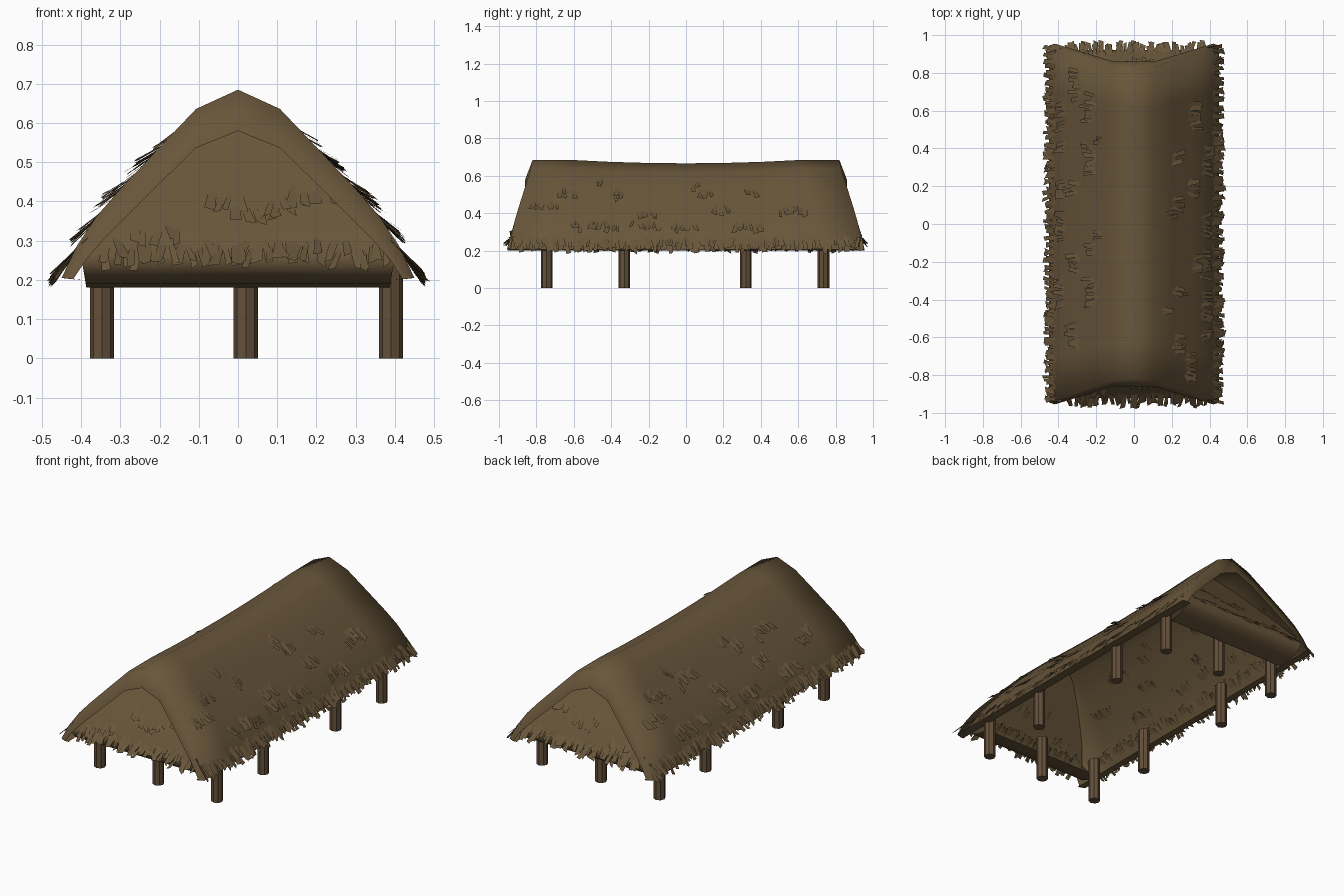
import bpy, bmesh, math, random
from mathutils import Vector

if "Cube" in bpy.data.objects:
    bpy.data.objects.remove(bpy.data.objects["Cube"])

random.seed(7)
U = random.uniform


def material(name, rgb):
    m = bpy.data.materials.new(name)
    m.diffuse_color = (*rgb, 1)
    m.use_nodes = True
    m.node_tree.nodes["Principled BSDF"].inputs["Base Color"].default_value = m.diffuse_color
    return m


THATCH = material("thatch brown", (0.14, 0.093, 0.043))
WOOD = material("post wood", (0.125, 0.08, 0.042))


def finish(bm, name, mat, smooth=None):
    bm.normal_update()
    me = bpy.data.meshes.new(name)
    bm.to_mesh(me)
    bm.free()
    me.materials.append(mat)
    ob = bpy.data.objects.new(name, me)
    bpy.context.collection.objects.link(ob)
    if smooth:
        bpy.ops.object.select_all(action='DESELECT')
        bpy.context.view_layer.objects.active = ob
        ob.select_set(True)
        bpy.ops.object.shade_smooth_by_angle(angle=math.radians(smooth))
    return ob


def lerp_table(pts, v):
    # Piecewise linear lookup, first column ascending
    for (a, fa), (b, fb) in zip(pts, pts[1:]):
        if v <= b:
            return fa + (fb - fa) * (v - a) / (b - a)
    return pts[-1][1]


# Roof cross-section (half), ridge to eave, and the lower edge of the end rim
OUTER = [(0, .685), (.107, .636), (.205, .533), (.30, .432), (.36, .363), (.41, .288), (.45, .205), (.405, .2)]
RIM = [(0, .58), (.108, .536), (.2, .445), (.28, .365), (.345, .3), (.385, .255), (.42, .202), (.4, .2)]


def sag(t, z):
    # Ridge dips gently in the middle
    return 0.018 * max(0, 1 - (t / 0.75) ** 2) * max(0, (z - .2) / .48)


def mirrored(pts):
    return [(-x, z) for x, z in pts[:0:-1]] + pts


# Thatched roof sheet with turned-in eaves; deep rims fold down at both ends
def build_roof():
    outer_end = [(0, .82), (.107, .83), (.45, .945)]
    rim_end = [(0, .86), (.108, .86), (.42, .955)]
    rows = [(-1, RIM, rim_end)]
    rows += [(t, OUTER, outer_end) for t in (-1, -.75, -.5, -.25, 0, .25, .5, .75, 1)]
    rows += [(1, RIM, rim_end)]
    bm = bmesh.new()
    rings = [[bm.verts.new((x, t * lerp_table(end, abs(x)), z - sag(t, z)))
              for x, z in mirrored(profile)] for t, profile, end in rows]
    for a, b in zip(rings, rings[1:]):
        for i in range(len(a) - 1):
            bm.faces.new((a[i], a[i + 1], b[i + 1], b[i]))
    finish(bm, "thatched_roof", THATCH, 85)


# Sloping gable sheet filling each end, its lower edge rolled under
HALF_WIDTH = [(.17, .385), (.26, .40), (.33, .375), (.432, .298), (.533, .203), (.636, .1), (.66, .05)]
GABLE = [(.62, .66), (.66, .61), (.745, .5), (.83, .39), (.895, .305), (.92, .265), (.922, .24),
         (.90, .212), (.85, .19), (.77, .18)]


def build_gable(sign, name):
    bm = bmesh.new()
    cols = []
    for k in (-1, 0, 1):
        cols.append([bm.verts.new((k * lerp_table(HALF_WIDTH, z), sign * y, z)) for y, z in GABLE])
    for a, b in zip(cols, cols[1:]):
        for i in range(len(GABLE) - 1):
            f = (a[i], a[i + 1], b[i + 1], b[i])
            bm.faces.new(f if sign < 0 else f[::-1])
    finish(bm, name, THATCH, 60)


# One flat straw tuft: rooted through the sheet, wider tip, lifted off the surface
def tuft(bm, base, down, out, length, lift):
    width = U(.016, .03)
    side = down.cross(out).normalized()
    d = (down + out * lift + side * U(-.35, .35)).normalized()
    s = (side + out * U(-.2, .2)).normalized()
    root = base - d * .045
    tip = base + d * length
    skew = d * U(-.008, .008)
    bm.faces.new([bm.verts.new(p) for p in (
        root - s * width * .3, root + s * width * .3,
        tip + s * width * .5 + skew, tip - s * width * .5 - skew)])


ROOF_X = [(z, x) for x, z in OUTER[6::-1]]
GABLE_Y = [(z, y) for y, z in GABLE[5::-1]]


def roof_tuft(bm, side, z, y, length, lift):
    x, x2 = lerp_table(ROOF_X, z), lerp_table(ROOF_X, z - .02)
    down = Vector((side * (x2 - x), 0, -.02)).normalized()
    out = Vector((side * .02, 0, x2 - x)).normalized()
    tuft(bm, Vector((side * x, y, z - sag(y / .9, z))), down, out, length, lift)


def gable_tuft(bm, sign, z, x, length, lift):
    down = Vector((0, sign * .6, -.8))
    out = Vector((0, sign * .8, .6))
    tuft(bm, Vector((x, sign * lerp_table(GABLE_Y, z), z)), down, out, length, lift)


# Ragged fringe along each eave, and loose patches on the slope
def build_slope_tufts(side, label):
    bm = bmesh.new()
    for i in range(130):
        y = -.93 + 1.86 * i / 129 + U(-.008, .008)
        roof_tuft(bm, side, U(.25, .28), y, U(.065, .085), U(.15, .4))
    finish(bm, label + "_eave_fringe", THATCH)

    bm = bmesh.new()
    patches = [(-.58, .36), (-.42, .36), (-.2, .37), (0, .36), (.35, .35), (-.75, .46),
               (-.2, .43), (.2, .45), (.58, .44), (-.62, .53), (-.35, .53),
               (.12, .54), (.35, .54), (-.45, .59), (.05, .58)]
    for py, pz in patches:
        count = 2 if pz > .55 else random.choice((3, 5, 7))
        for i in range(count):
            roof_tuft(bm, side, pz + U(-.012, .012), side * py + (i - count / 2) * .022,
                      U(.06, .085), U(.15, .35))
    finish(bm, label + "_slope_tufts", THATCH)


# Fringe and patches on each gable end
def build_gable_tufts(sign, label):
    bm = bmesh.new()
    for i in range(52):
        x = -.34 + .72 * i / 51 + U(-.008, .008)
        gable_tuft(bm, sign, U(.275, .305), x, U(.06, .085), U(.1, .35))
    for px, pz, count in ((-.2, .33, 6), (-.02, .42, 4), (.06, .385, 6), (.12, .41, 3), (.2, .43, 5)):
        for i in range(count):
            gable_tuft(bm, sign, pz + U(-.01, .01), px + (i - count / 2) * .022, U(.05, .07), U(.1, .25))
    finish(bm, label + "_gable_fringe", THATCH)


# Octagonal support post
def post(x, y, top, name):
    bm = bmesh.new()
    bmesh.ops.create_cone(bm, cap_ends=True, segments=8, radius1=.031, radius2=.031, depth=top)
    bmesh.ops.translate(bm, verts=bm.verts, vec=(x, y, top / 2))
    finish(bm, name, WOOD)


build_roof()
for sign, label in ((-1, "front"), (1, "back")):
    build_gable(sign, label + "_gable")
    build_gable_tufts(sign, label)
for side, label in ((-1, "left"), (1, "right")):
    build_slope_tufts(side, label)
for y, row in ((-.745, "front"), (-.33, "mid_front"), (.32, "mid_back"), (.735, "back")):
    post(-.347, y, .25, "left_post_" + row)
    post(.39, y, .25, "right_post_" + row)
    if abs(y) > .5:
        post(.02, y, .25, "centre_post_" + row)
